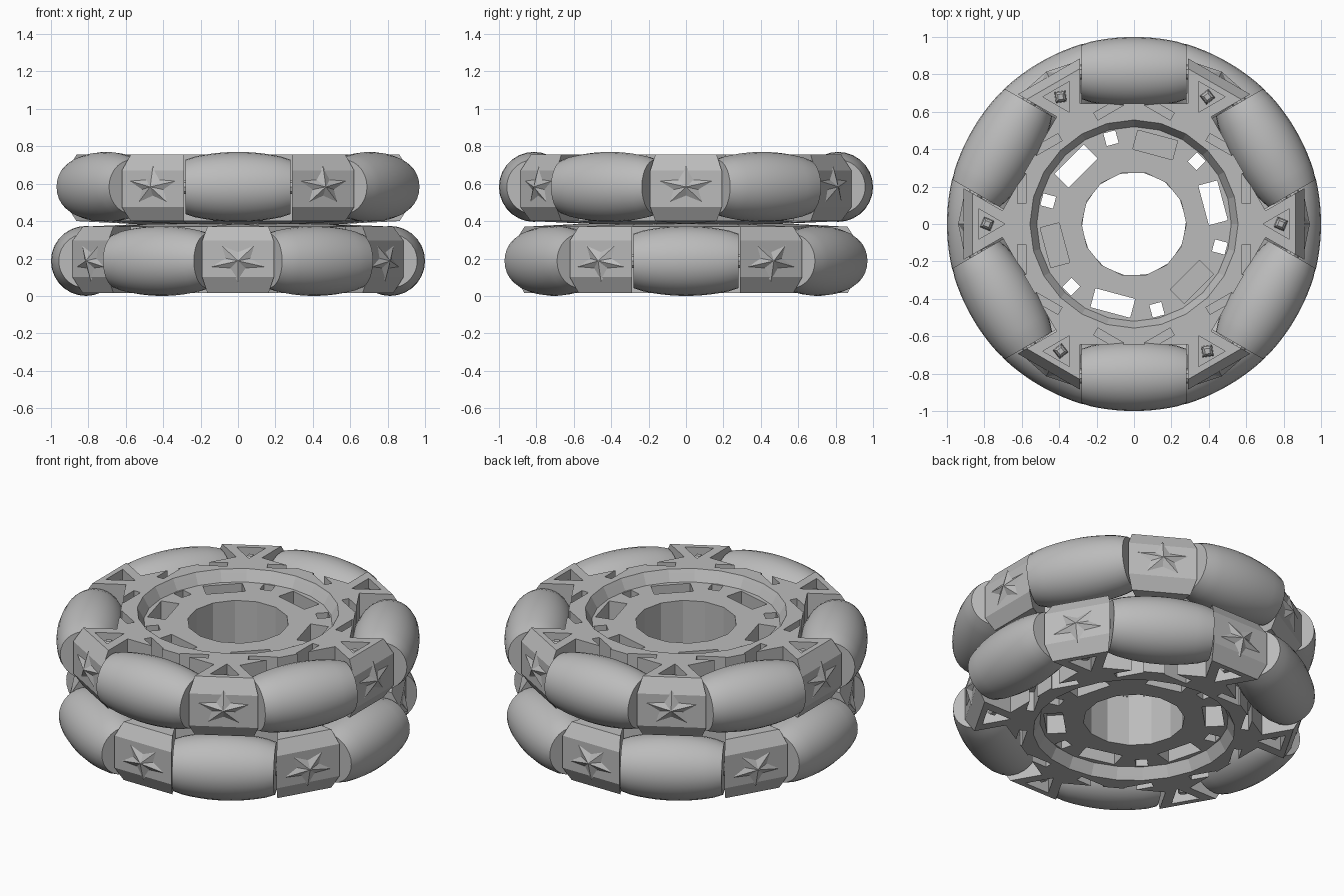
import bpy, bmesh, math
from mathutils import Matrix, Vector

if "Cube" in bpy.data.objects:
    bpy.data.objects.remove(bpy.data.objects["Cube"])

grey = bpy.data.materials.new("plain_grey")
grey.use_nodes = True
grey.diffuse_color = (0.5, 0.5, 0.5, 1)
grey.node_tree.nodes["Principled BSDF"].inputs["Base Color"].default_value = (0.5, 0.5, 0.5, 1)

MID = 0.385        # height of the joint between both halves
ROLLER_Z = 0.198   # roller axis above the joint
AXIS_R = 0.813     # roller axis distance from the wheel centre
TURNS = [math.radians(60 * k) for k in range(6)]


def rot(a, axis="Z"):
    return Matrix.Rotation(a, 4, axis)


def loft(bm, loops):
    """Skin a list of equal-length point loops and cap both ends."""
    rings = [[bm.verts.new(p) for p in loop] for loop in loops]
    n = len(rings[0])
    for a, b in zip(rings, rings[1:]):
        for i in range(n):
            j = (i + 1) % n
            bm.faces.new((a[i], a[j], b[j], b[i]))
    bm.faces.new(rings[0][::-1])
    bm.faces.new(rings[-1])


def prism(bm, pts, z0, z1, angle=0):
    m = rot(angle)
    loft(bm, [[m @ Vector((x, y, z)) for x, y in pts] for z in (z0, z1)])


def ngon(n, r, cx=0, start=0):
    return [(cx + r * math.cos(start + math.tau * i / n),
             r * math.sin(start + math.tau * i / n)) for i in range(n)]


def box(x0, x1, y0, y1):
    return [(x0, y0), (x1, y0), (x1, y1), (x0, y1)]


def to_mesh(bm, name):
    bmesh.ops.recalc_face_normals(bm, faces=bm.faces)
    me = bpy.data.meshes.new(name)
    bm.to_mesh(me)
    bm.free()
    me.materials.append(grey)
    return me


def place(name, me, matrix):
    ob = bpy.data.objects.new(name, me)
    bpy.context.collection.objects.link(ob)
    ob.matrix_world = matrix
    return ob


def cut(target, bm):
    cutter = place("cutter", to_mesh(bm, "cutter"), Matrix())
    cutter.hide_render = True
    mod = target.modifiers.new("cut", "BOOLEAN")
    mod.operation, mod.solver, mod.object = "DIFFERENCE", "EXACT", cutter
    bpy.context.view_layer.objects.active = target
    bpy.ops.object.modifier_apply(modifier="cut")
    bpy.data.objects.remove(cutter)


# Frame: hub with six wedge pods, lofted upward from the joint
def outline(z, half, edge, pod):
    pts = [(half, pod), (half, edge), (-half, edge), (-half, pod)]
    return [rot(-a) @ Vector((x, y, z)) for a in TURNS for x, y in pts[::-1]]


bm = bmesh.new()
loft(bm, [outline(0, 0.27, 0.49, 0.5), outline(0.015, 0.29, 0.645, 0.83),
          outline(0.09, 0.29, 0.645, 0.885), outline(0.285, 0.29, 0.645, 0.885),
          outline(0.37, 0.29, 0.645, 0.83)])
frame = place("upper_frame", to_mesh(bm, "frame"), Matrix())

# Sunken centre of the hub
bm = bmesh.new()
loft(bm, [[(x, y, z) for x, y in ngon(24, r)]
          for r, z in ((0.52, 0.305), (0.545, 0.35), (0.562, 0.38))])
cut(frame, bm)

# Bore, windows, small holes, slots and triangular pockets
bm = bmesh.new()
prism(bm, ngon(14, 0.28), -0.1, 0.5)
for k, a in enumerate(TURNS):
    window_floor = -0.1 if k % 2 == 0 else 0.19
    prism(bm, box(0.385, 0.49, -0.11, 0.11), window_floor, 0.5, a + math.radians(15))
    prism(bm, box(0.44, 0.51, -0.033, 0.033), -0.1, 0.5, a + math.radians(45))
    for s in (box(0.11, 0.27, 0.578, 0.622), box(-0.27, -0.11, 0.578, 0.622)):
        prism(bm, s, 0.25, 0.5, a + math.radians(30))
    prism(bm, ngon(3, 0.095, 0.785, math.pi), 0.25, 0.5, a)
cut(frame, bm)

# Roller: barrel whose outer edge follows the wheel's circle
bm = bmesh.new()
loops = []
for i in range(-6, 7):
    x = 0.275 * i / 6
    r = 0.187 - 0.47 * x * x
    if abs(i) == 6:
        loops.append([(x * 1.02, r0 * 0.96, r1 * 0.96) for r0, r1 in ngon(28, r)])
    else:
        loops.append([(x, c, s) for c, s in ngon(28, r)])
loft(bm, loops)
roller_mesh = to_mesh(bm, "roller")

# Axle stubs bridging roller and pods
bm = bmesh.new()
loft(bm, [[(x, c, s) for c, s in ngon(10, 0.04)] for x in (-0.3, 0.3)])
axle_mesh = to_mesh(bm, "axle")

# Star boss on the outside of each pod
bm = bmesh.new()
tip = bm.verts.new((0.94, 0, 0))
rim = []
for i in range(10):
    a = math.pi / 2 + math.tau * i / 10
    r = 0.15 if i % 2 == 0 else 0.07
    rim.append(bm.verts.new((0.908, r * 1.1 * math.cos(a), 0.75 * r * math.sin(a))))
for i in range(10):
    bm.faces.new((tip, rim[i], rim[(i + 1) % 10]))
bm.faces.new(rim[::-1])
star_mesh = to_mesh(bm, "star_boss")

# Small square post inside each triangular pocket
bm = bmesh.new()
loft(bm, [[(x, y, z) for x, y in ngon(4, r, 0.785, 0.4)]
          for r, z in ((0.042, 0.24), (0.036, 0.33), (0.02, 0.345))])
post_mesh = to_mesh(bm, "post")

# Assemble both halves; the lower one is flipped and turned by half a step
upper = Matrix.Translation((0, 0, MID))
lower = upper @ rot(math.radians(30)) @ rot(math.pi, "X")
frame.matrix_world = upper
place("lower_frame", frame.data, lower)
rollers = []
for side, half in (("upper", upper), ("lower", lower)):
    for k, a in enumerate(TURNS):
        seat = half @ rot(a) @ Matrix.Translation((0, AXIS_R, ROLLER_Z))
        rollers.append(place(f"{side}_roller_{k + 1}", roller_mesh, seat))
        place(f"{side}_axle_{k + 1}", axle_mesh, seat)
        pod = half @ rot(a)
        place(f"{side}_star_boss_{k + 1}", star_mesh,
              pod @ Matrix.Translation((0, 0, ROLLER_Z)))
        place(f"{side}_post_{k + 1}", post_mesh, pod)

# Smooth barrels with crisp ends
bpy.ops.object.select_all(action="DESELECT")
rollers[0].select_set(True)
bpy.context.view_layer.objects.active = rollers[0]
bpy.ops.object.shade_smooth_by_angle(angle=math.radians(35))
